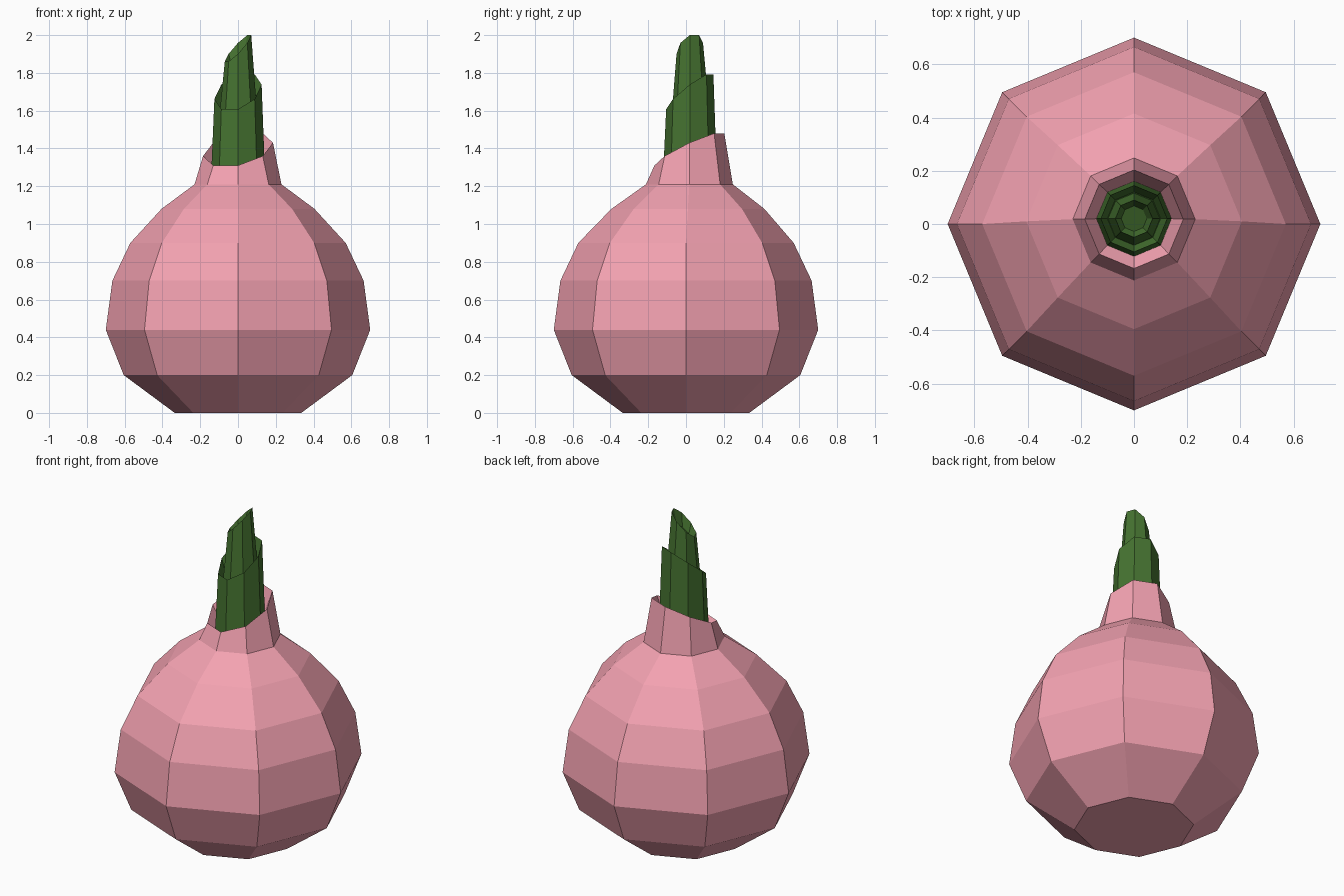
import bpy, bmesh
from math import sin, cos, pi, radians

if "Cube" in bpy.data.objects:
    bpy.data.objects.remove(bpy.data.objects["Cube"])

SIDES = 8


def material(name, rgb):
    m = bpy.data.materials.new(name)
    m.diffuse_color = (*rgb, 1)
    m.use_nodes = True
    m.node_tree.nodes["Principled BSDF"].inputs["Base Color"].default_value = m.diffuse_color
    return m


def tilted_loft(name, rings, mat):
    """Stack octagon rings (radius, y centre, z, tilt height, high-side angle)."""
    bm = bmesh.new()
    loops = []
    for r, cy, z, tilt, high in rings:
        loop = []
        for i in range(SIDES):
            a = 2 * pi * i / SIDES
            loop.append(bm.verts.new((r * cos(a), cy + r * sin(a),
                                      z + tilt * cos(a - radians(high)))))
        loops.append(loop)
    for lo, up in zip(loops, loops[1:]):
        for i in range(SIDES):
            j = (i + 1) % SIDES
            bm.faces.new((lo[i], lo[j], up[j], up[i]))
    bm.faces.new(loops[0][::-1])
    bm.faces.new(loops[-1])
    me = bpy.data.meshes.new(name)
    bm.to_mesh(me)
    bm.free()
    me.materials.append(mat)
    ob = bpy.data.objects.new(name, me)
    bpy.context.collection.objects.link(ob)
    return ob


pink = material("pink_skin", (0.90, 0.36, 0.44))
green = material("green_leaf", (0.06, 0.17, 0.03))

# Bulb body with slanted, hollow neck
tilted_loft("bulb", [
    (0.335, 0, 0.0, 0, 0),
    (0.605, 0, 0.20, 0, 0),
    (0.70, 0, 0.44, 0, 0),
    (0.665, 0, 0.70, 0, 0),
    (0.57, 0, 0.90, 0, 0),
    (0.405, 0.01, 1.08, 0, 0),
    (0.23, 0.018, 1.21, 0, 0),
    (0.185, 0.018, 1.395, 0.092, 67.5),
    (0.14, 0.02, 1.30, 0.05, 67.5),
], pink)

# Outer leaf sheath, cut at a slant and hollow at the top
tilted_loft("outer_leaf", [
    (0.143, 0.02, 1.25, 0.03, 67.5),
    (0.125, 0.02, 1.70, 0.10, 67.5),
    (0.10, 0.02, 1.61, 0.08, 67.5),
], green)

# Inner shoot, slanted the other way
tilted_loft("inner_shoot", [
    (0.10, 0.02, 1.58, 0.06, 67.5),
    (0.07, 0.02, 1.93, 0.0757, 22.5),
    (0.048, 0.02, 1.86, 0.05, 22.5),
], green)
